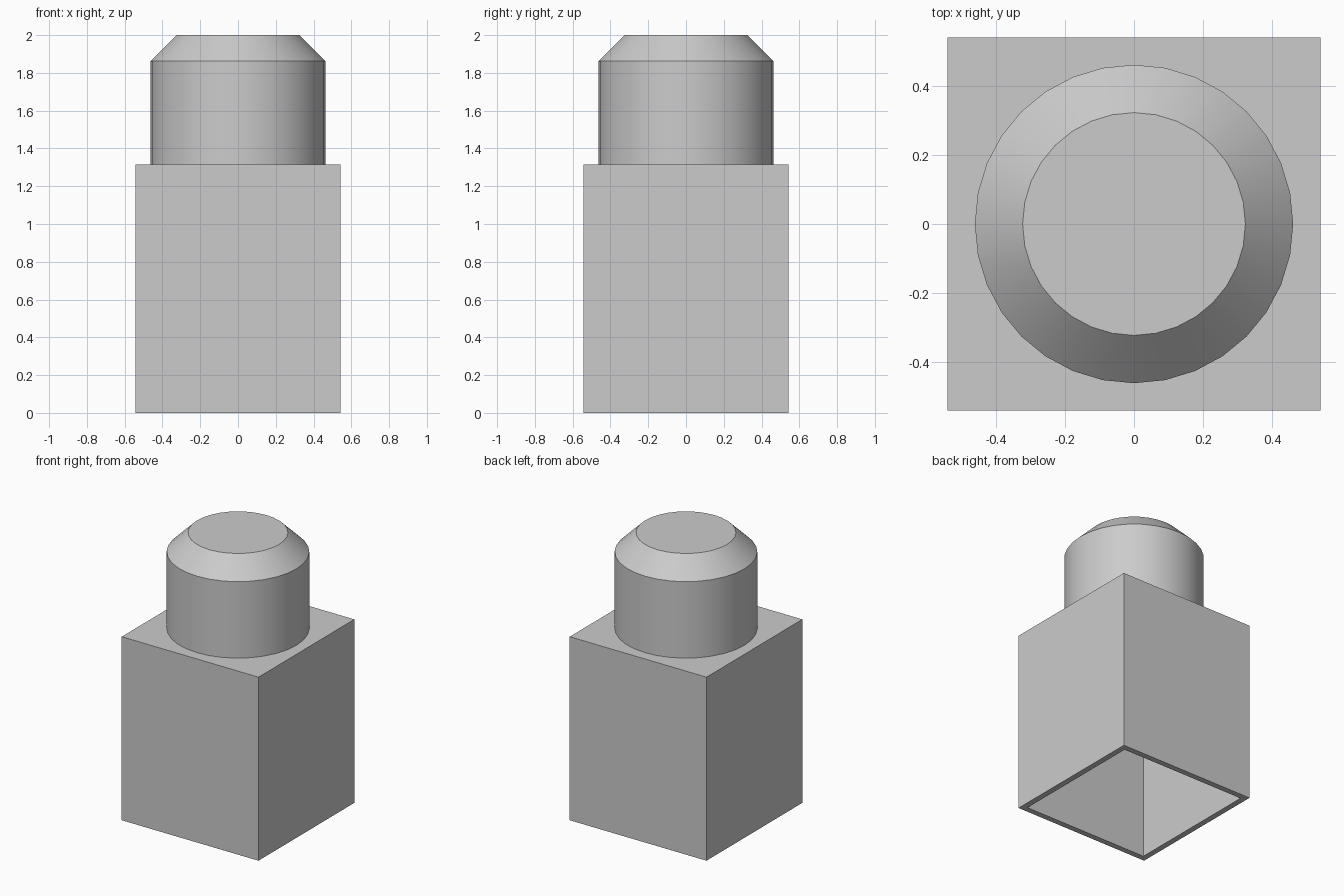
import bpy
import bmesh
from mathutils import Matrix

cube = bpy.data.objects.get("Cube")
if cube:
    bpy.data.objects.remove(cube, do_unlink=True)

HALF, WALL, BOX_TOP = 0.542, 0.042, 1.315
RADIUS, TOP_RADIUS, SHOULDER, TOP = 0.463, 0.324, 1.863, 2.0
SIDES = 32

grey = bpy.data.materials.new("plain grey")
grey.use_nodes = True
colour = (0.6, 0.6, 0.6, 1)
grey.diffuse_color = colour
grey.node_tree.nodes["Principled BSDF"].inputs["Base Color"].default_value = colour


def make_object(name, bm):
    bmesh.ops.recalc_face_normals(bm, faces=bm.faces)
    mesh = bpy.data.meshes.new(name)
    bm.to_mesh(mesh)
    bm.free()
    mesh.materials.append(grey)
    obj = bpy.data.objects.new(name, mesh)
    bpy.context.collection.objects.link(obj)
    return obj


# Square body, hollow and open at the bottom
bm = bmesh.new()
bmesh.ops.create_cube(bm, size=1, matrix=Matrix.Translation((0, 0, BOX_TOP / 2))
                      @ Matrix.Diagonal((2 * HALF, 2 * HALF, BOX_TOP, 1)))
bottom = min(bm.faces, key=lambda f: f.calc_center_median().z)
bmesh.ops.inset_region(bm, faces=[bottom], thickness=WALL, use_even_offset=True)
cavity = bmesh.ops.extrude_face_region(bm, geom=[bottom])["geom"]
if bottom.is_valid:
    bmesh.ops.delete(bm, geom=[bottom], context="FACES_ONLY")
bmesh.ops.translate(bm, vec=(0, 0, BOX_TOP - WALL),
                    verts=[v for v in cavity if isinstance(v, bmesh.types.BMVert)])
make_object("hollow_body", bm)

# Round stud with a chamfered top
bm = bmesh.new()
rings = []
for radius, z in ((RADIUS, BOX_TOP), (RADIUS, SHOULDER), (TOP_RADIUS, TOP)):
    ring = bmesh.ops.create_circle(bm, segments=SIDES, radius=radius,
                                   matrix=Matrix.Translation((0, 0, z)))
    rings.append(ring["verts"])
for low, high in zip(rings, rings[1:]):
    for i in range(SIDES):
        j = (i + 1) % SIDES
        bm.faces.new((low[i], low[j], high[j], high[i]))
bm.faces.new(rings[-1])
stud = make_object("round_stud", bm)

bpy.ops.object.select_all(action="DESELECT")
stud.select_set(True)
bpy.context.view_layer.objects.active = stud
bpy.ops.object.shade_smooth_by_angle(angle=0.5)
